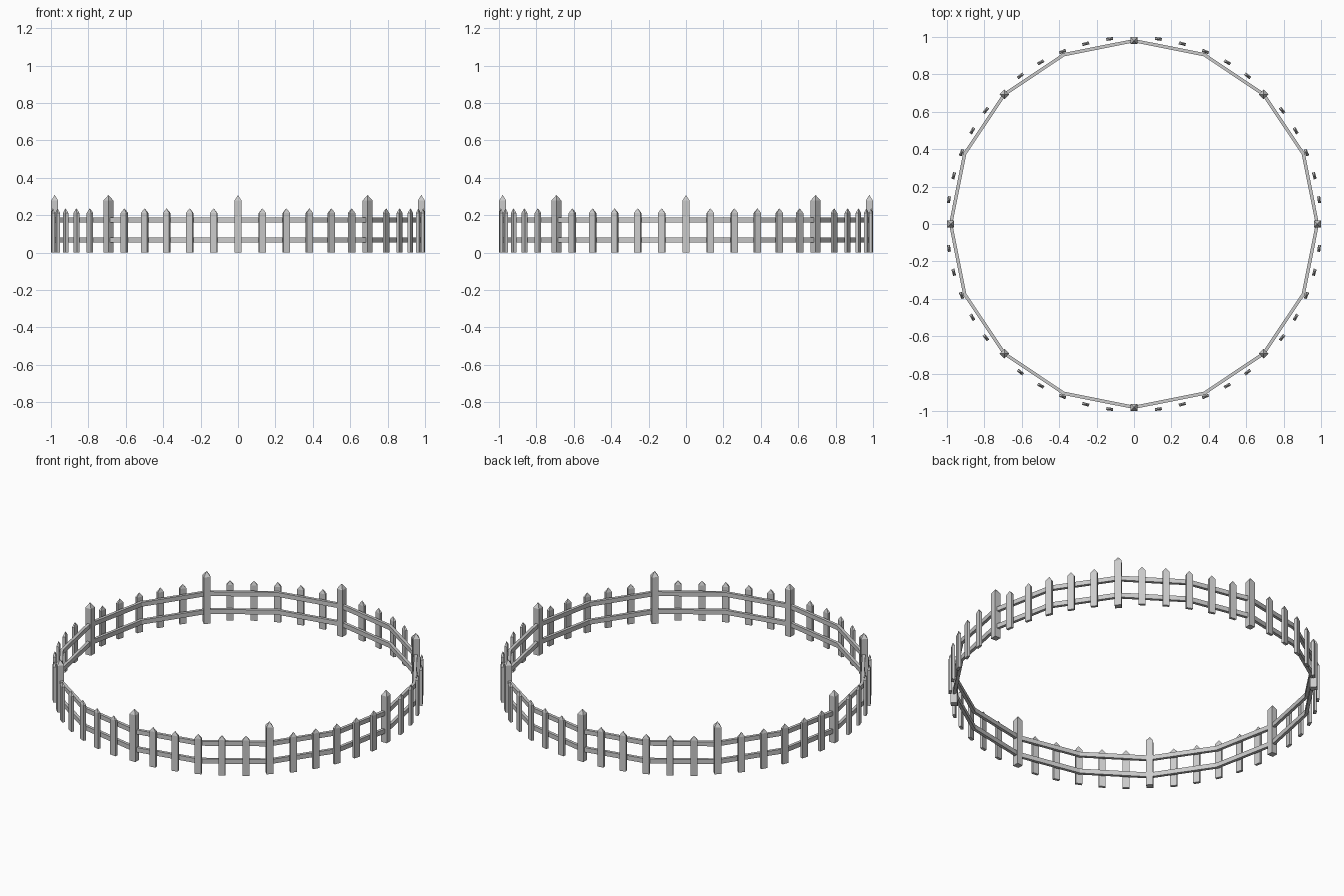
import bpy, bmesh
from math import sin, cos, radians, pi

if "Cube" in bpy.data.objects:
    bpy.data.objects.remove(bpy.data.objects["Cube"])

def make_object(name, bm):
    bmesh.ops.recalc_face_normals(bm, faces=bm.faces)
    me = bpy.data.meshes.new(name)
    bm.to_mesh(me)
    bm.free()
    ob = bpy.data.objects.new(name, me)
    bpy.context.collection.objects.link(ob)

def stake(name, angle, radius, width, depth, shoulder, tip):
    """Upright board with a pyramid point, turned to face outwards."""
    bm = bmesh.new()
    rx, ry = cos(angle), sin(angle)
    def ring(z):
        return [bm.verts.new((rx * (radius + a * depth / 2) - ry * b * width / 2,
                              ry * (radius + a * depth / 2) + rx * b * width / 2, z))
                for a, b in ((-1, -1), (1, -1), (1, 1), (-1, 1))]
    low, high = ring(0), ring(shoulder)
    top = bm.verts.new((rx * radius, ry * radius, tip))
    bm.faces.new(low)
    for i in range(4):
        j = (i + 1) % 4
        bm.faces.new((low[i], low[j], high[j], high[i]))
        bm.faces.new((high[i], high[j], top))
    make_object(name, bm)

def rail(name, z0, z1, r0=0.971, r1=0.989, sides=16):
    """Sixteen-sided hoop with a rectangular section."""
    bm = bmesh.new()
    section = ((r0, z0), (r1, z0), (r1, z1), (r0, z1))
    rings = []
    for i in range(sides):
        a = 2 * pi * i / sides
        rings.append([bm.verts.new((r * cos(a), r * sin(a), z)) for r, z in section])
    for i in range(sides):
        p, q = rings[i], rings[(i + 1) % sides]
        for k in range(4):
            m = (k + 1) % 4
            bm.faces.new((p[k], p[m], q[m], q[k]))
    make_object(name, bm)

# Posts every 45 degrees, five pickets between each pair
for i in range(48):
    a = radians(7.5 * i)
    if i % 6 == 0:
        stake(f"post_{i // 6 + 1}", a, 0.98, 0.037, 0.037, 0.279, 0.308)
    else:
        stake(f"picket_{i}", a, 0.998, 0.037, 0.016, 0.212, 0.237)

# Two horizontal rails
rail("lower_rail", 0.055, 0.082)
rail("upper_rail", 0.162, 0.188)
